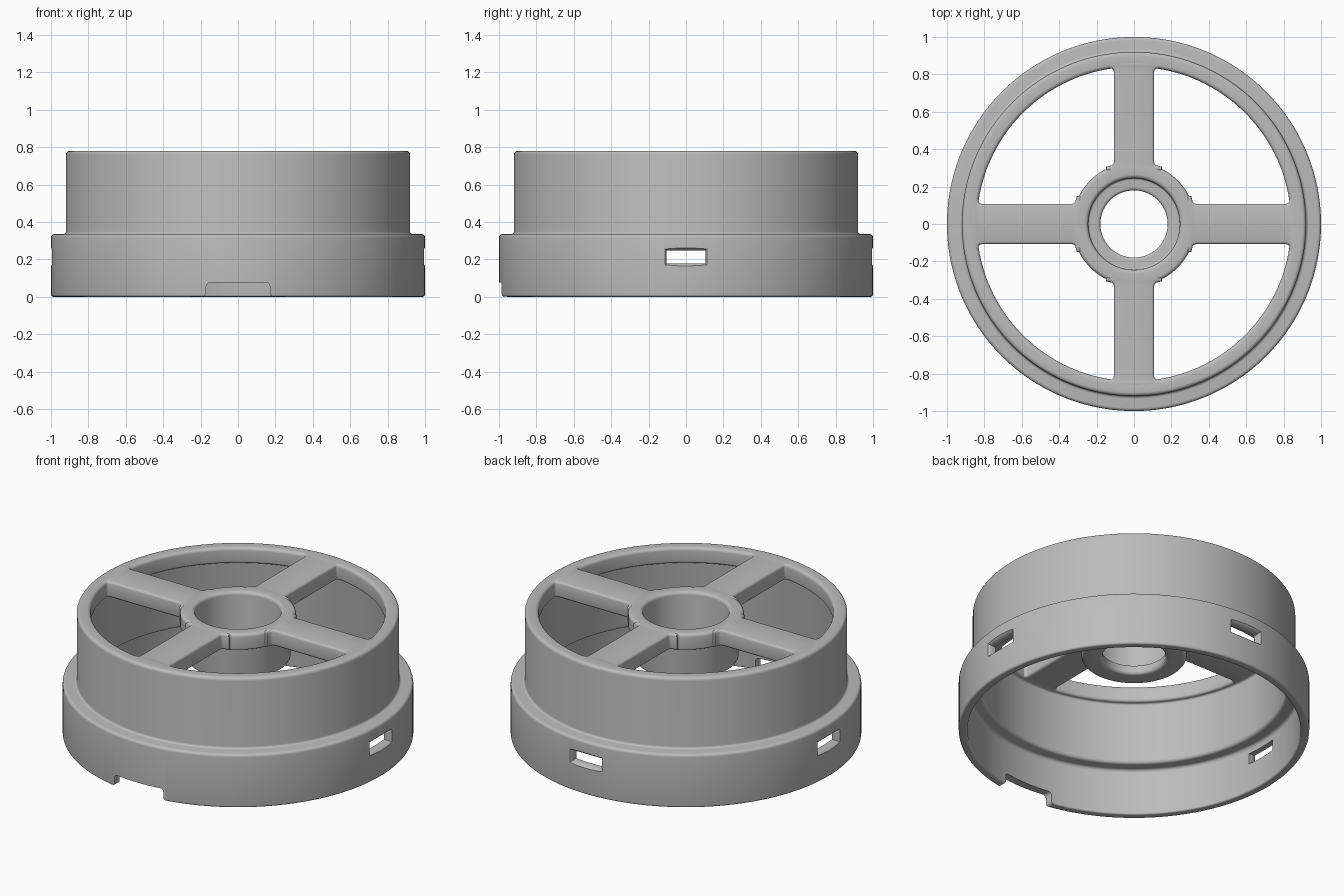
import bpy, bmesh
from math import pi, tau, sin, tan, radians
from mathutils import Vector, Matrix

if "Cube" in bpy.data.objects:
    bpy.data.objects.remove(bpy.data.objects["Cube"], do_unlink=True)

grey = bpy.data.materials.new("plain grey")
grey.use_nodes = True
grey.diffuse_color = (0.5, 0.5, 0.5, 1)
bsdf = next(n for n in grey.node_tree.nodes if n.type == "BSDF_PRINCIPLED")
bsdf.inputs["Base Color"].default_value = (0.5, 0.5, 0.5, 1)


def rounded(corners, steps=5):
    """Closed 2D outline from (u, v, fillet radius) corners."""
    out = []
    n = len(corners)
    for i, (u, v, r) in enumerate(corners):
        p = Vector((u, v))
        if r == 0:
            out.append(p)
            continue
        a = (Vector(corners[i - 1][:2]) - p).normalized()
        b = (Vector(corners[(i + 1) % n][:2]) - p).normalized()
        half = a.angle(b) / 2
        centre = p + (a + b).normalized() * (r / sin(half))
        start = (p + a * (r / tan(half)) - centre).normalized()
        end = (p + b * (r / tan(half)) - centre).normalized()
        for k in range(steps + 1):
            out.append(centre + start.slerp(end, k / steps) * r)
    return out


def finish(bm, name):
    bmesh.ops.remove_doubles(bm, verts=bm.verts, dist=1e-5)
    bmesh.ops.recalc_face_normals(bm, faces=bm.faces)
    mesh = bpy.data.meshes.new(name)
    bm.to_mesh(mesh)
    bm.free()
    mesh.materials.append(grey)
    ob = bpy.data.objects.new(name, mesh)
    bpy.context.collection.objects.link(ob)
    return ob


def select(ob):
    bpy.ops.object.select_all(action="DESELECT")
    ob.select_set(True)
    bpy.context.view_layer.objects.active = ob


def smooth(ob):
    select(ob)
    bpy.ops.object.shade_smooth_by_angle(angle=radians(35))


def lathe(name, corners, segments):
    """Turn a closed (radius, height) outline about the z axis."""
    bm = bmesh.new()
    vs = [bm.verts.new((p.x, 0, p.y)) for p in rounded(corners)]
    es = [bm.edges.new((v, vs[i - 1])) for i, v in enumerate(vs)]
    bmesh.ops.spin(bm, geom=vs + es, cent=(0, 0, 0), axis=(0, 0, 1),
                   angle=tau, steps=segments)
    return finish(bm, name)


def loft(name, loops):
    """Join matching point loops and cap both ends."""
    bm = bmesh.new()
    rings = [[bm.verts.new(p) for p in loop] for loop in loops]
    for a, b in zip(rings, rings[1:]):
        for i in range(len(a)):
            bm.faces.new((a[i - 1], a[i], b[i], b[i - 1]))
    bm.faces.new(rings[0])
    bm.faces.new(rings[-1])
    return finish(bm, name)


def cut(ob, cutter):
    mod = ob.modifiers.new("cut", "BOOLEAN")
    mod.operation, mod.solver, mod.object = "DIFFERENCE", "EXACT", cutter
    select(ob)
    bpy.ops.object.modifier_apply(modifier=mod.name)
    bpy.data.objects.remove(cutter, do_unlink=True)


TOP, PLATE = 0.78, 0.68

# Stepped outer shell with a small lip around the top opening
shell = lathe("stepped_shell", [
    (0.95, 0, 0.01), (1, 0, 0.012), (1, 0.335, 0.018), (0.92, 0.335, 0.014),
    (0.92, TOP, 0.02), (0.84, TOP, 0.02), (0.84, PLATE, 0.015),
    (0.87, PLATE, 0.012), (0.87, 0.29, 0.02), (0.95, 0.29, 0.02)], 160)

# Three flared slots through the skirt: both sides and the back
for turn in (0, pi / 2, pi):
    spin = Matrix.Rotation(turn, 3, "Z")
    loops = []
    for r, grow in ((0.9, 0), (0.975, 0), (0.99, 0.005), (1.0, 0.014), (1.03, 0.02)):
        w, h = 0.103 + grow, 0.034 + grow
        loops.append([spin @ Vector((r, y * w, 0.213 + z * h))
                      for y, z in ((-1, -1), (1, -1), (1, 1), (-1, 1))])
    cut(shell, loft("slot_cutter", loops))

# Notch in the lower front rim
notch = rounded([(-0.25, -0.05, 0), (-0.25, 0.001, 0), (-0.17, 0.001, 0.02),
                 (-0.17, 0.075, 0.02), (0.17, 0.075, 0.02), (0.17, 0.001, 0.02),
                 (0.25, 0.001, 0), (0.25, -0.05, 0)])
cut(shell, loft("notch_cutter", [[(p.x, y, p.y) for p in notch]
                                 for y in (-1.1, -0.85)]))
smooth(shell)

# Central hub: collar, hanging tube and a narrower hole at its foot
hub = lathe("hub", [
    (0.18, 0.48, 0.02), (0.30, 0.48, 0.02), (0.30, PLATE, 0.01),
    (0.33, PLATE, 0.01), (0.33, TOP, 0.02), (0.245, TOP, 0.02),
    (0.245, 0.54, 0.01), (0.18, 0.54, 0.015)], 96)
smooth(hub)

# Four spokes with filleted roots
half = 0.108
side = [(0.28, 0.15, 0), (0.306, 0.15, 0), (0.316, half, 0.02),
        (0.832, half, 0.018), (0.832, 0.145, 0), (0.875, 0.145, 0)]
outline = rounded(side + [(x, -y, r) for x, y, r in reversed(side)])
for name, turn in (("left", 0), ("back", pi / 2), ("right", pi), ("front", -pi / 2)):
    spin = Matrix.Rotation(turn, 3, "Z")
    spoke = loft(name + "_spoke", [[spin @ Vector((p.x, p.y, z)) for p in outline]
                                   for z in (PLATE, TOP)])
    bevel = spoke.modifiers.new("rounded edges", "BEVEL")
    bevel.width, bevel.segments = 0.015, 3
    bevel.limit_method, bevel.angle_limit = "ANGLE", radians(80)
    select(spoke)
    bpy.ops.object.modifier_apply(modifier=bevel.name)
    smooth(spoke)
